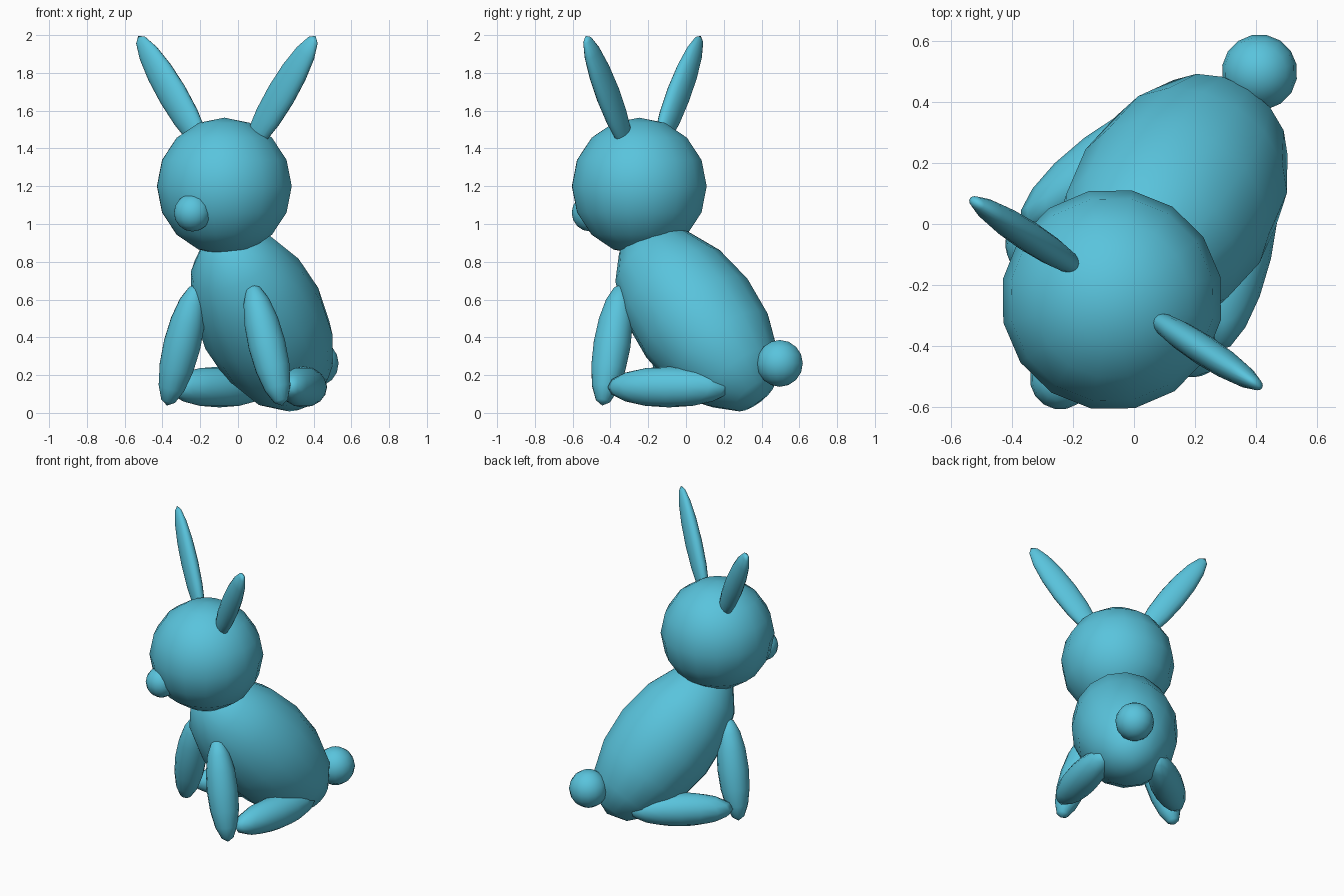
import bpy
from math import radians
from mathutils import Matrix, Euler, Vector

if "Cube" in bpy.data.objects:
    bpy.data.objects.remove(bpy.data.objects["Cube"])

# The whole figure is turned about z; parts are placed in its own frame
TURN = Matrix.Rotation(radians(-33), 4, 'Z') @ Matrix.Translation((0.074, 0, 0))

teal = bpy.data.materials.new("teal")
teal.diffuse_color = (0.10, 0.55, 0.72, 1)
teal.use_nodes = True
teal.node_tree.nodes["Principled BSDF"].inputs["Base Color"].default_value = teal.diffuse_color


def blob(name, loc, size, rot=(0, 0, 0)):
    """Stretched, tilted low-poly sphere with smooth shading."""
    bpy.ops.mesh.primitive_uv_sphere_add(segments=16, ring_count=8, radius=1)
    ob = bpy.context.object
    ob.name = name
    turn = Euler([radians(a) for a in rot])
    local = Matrix.LocRotScale(Vector(loc), turn, Vector(size))
    ob.data.transform(TURN @ local)
    ob.data.materials.append(teal)
    bpy.ops.object.shade_smooth()
    return ob


def pair(name, loc, size, rot):
    """Same part on both sides of the figure."""
    for side, s in (("left", 1), ("right", -1)):
        blob(f"{side}_{name}", (s * loc[0], loc[1], loc[2]), size,
             (rot[0], s * rot[1], s * rot[2]))


# Body, head, nose and tail
blob("body", (0, 0.118, 0.50), (0.34, 0.34, 0.59), (42, 0, 0))
blob("head", (0, -0.247, 1.20), (0.363, 0.363, 0.363))
blob("nose", (0, -0.556, 1.06), (0.10, 0.10, 0.10))
blob("tail", (0, 0.64, 0.262), (0.124, 0.124, 0.124))

# Ears, front legs and hind legs
pair("ear", (0.342, -0.222, 1.685), (0.085, 0.05, 0.38), (0, 35, 0))
pair("front_leg", (0.268, -0.245, 0.36), (0.10, 0.10, 0.335), (0, -16.5, 0))
pair("hind_leg", (0.265, 0.113, 0.137), (0.105, 0.335, 0.108), (0, 0, 20))
